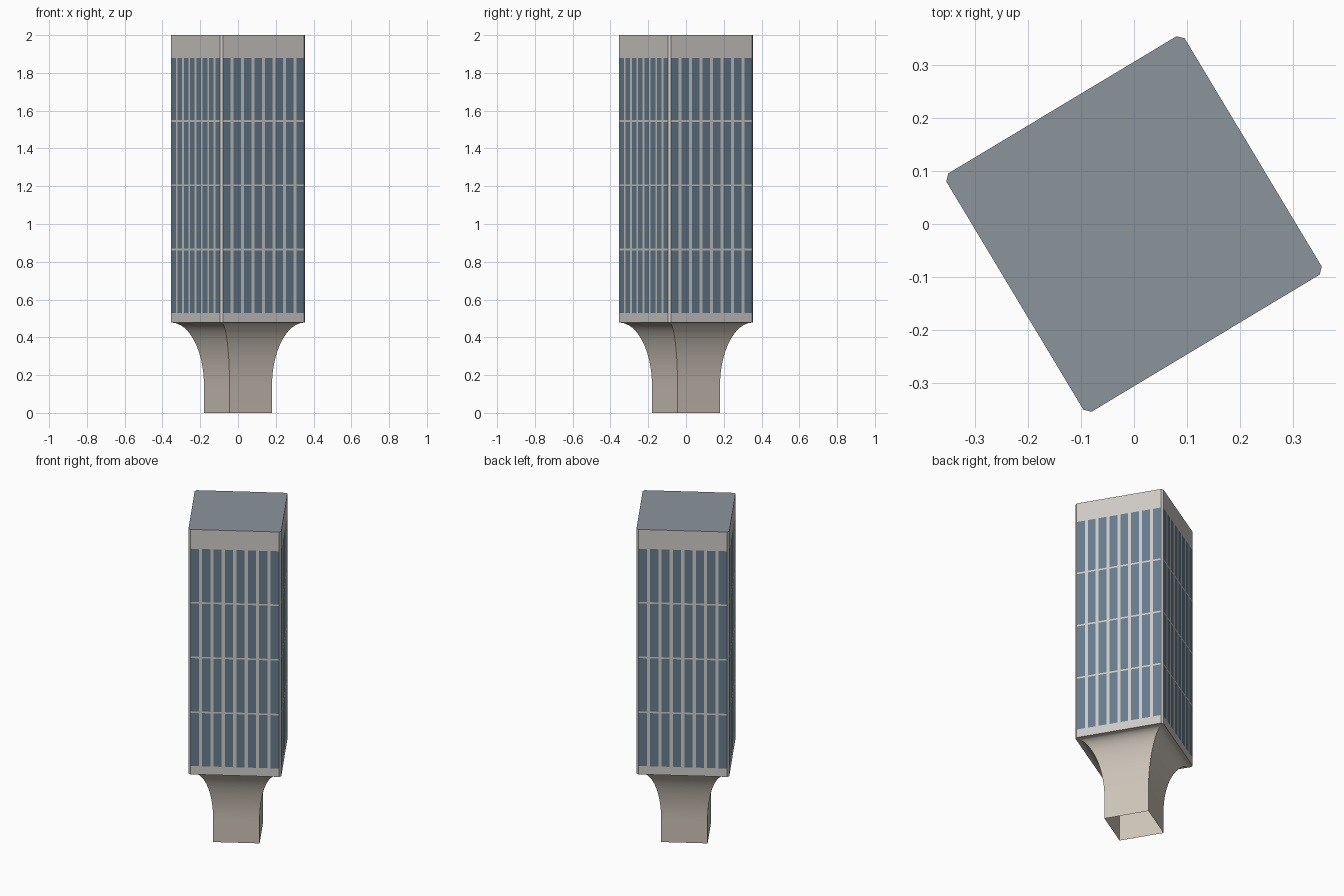
import bpy, bmesh, math
from mathutils import Matrix

if "Cube" in bpy.data.objects:
    bpy.data.objects.remove(bpy.data.objects["Cube"])

TURN = math.radians(31)
H, F = 0.262, 0.251          # half width of tower, half length of flat face
BASE, Z0, TOP = 0.131, 0.478, 2.0


def material(name, r, g, b):
    m = bpy.data.materials.new(name)
    m.diffuse_color = (r, g, b, 1)
    m.use_nodes = True
    m.node_tree.nodes["Principled BSDF"].inputs["Base Color"].default_value = m.diffuse_color
    return m


concrete = material("concrete", 0.62, 0.60, 0.56)
stone = material("warm_stone", 0.61, 0.55, 0.48)
glass = material("glass", 0.13, 0.20, 0.27)
roof_grey = material("roof_grey", 0.26, 0.30, 0.33)


def finish(bm, name, mats, smooth=False):
    bmesh.ops.remove_doubles(bm, verts=bm.verts, dist=1e-5)
    bmesh.ops.transform(bm, matrix=Matrix.Rotation(TURN, 4, 'Z'), verts=bm.verts)
    me = bpy.data.meshes.new(name)
    bm.to_mesh(me)
    bm.free()
    ob = bpy.data.objects.new(name, me)
    bpy.context.collection.objects.link(ob)
    for m in mats:
        me.materials.append(m)
    if smooth:
        bpy.context.view_layer.objects.active = ob
        ob.select_set(True)
        bpy.ops.object.shade_smooth_by_angle(angle=math.radians(30))
        ob.select_set(False)
    return ob


def quad(bm, pts, mat=0):
    f = bm.faces.new([bm.verts.new(p) for p in pts])
    f.material_index = mat


def spin(p, i):
    return Matrix.Rotation(i * math.pi / 2, 3, 'Z') @ p


def stops(start, first, size, gap, count, end):
    out = [start]
    for i in range(count):
        a = first + i * (size + gap)
        out += [a, a + size]
    return out + [end]


# Facade: grid per side, odd cells are windows, bevelled corner strips between
from mathutils import Vector as V
xs = stops(-F, -0.249, 0.0465, 0.018, 8, F)
zs = stops(Z0, 0.53, 0.33, 0.01, 4, TOP)
bm = bmesh.new()
for i in range(4):
    for a in range(len(xs) - 1):
        for b in range(len(zs) - 1):
            cell = [(xs[a], zs[b]), (xs[a + 1], zs[b]), (xs[a + 1], zs[b + 1]), (xs[a], zs[b + 1])]
            quad(bm, [spin(V((x, -H, z)), i) for x, z in cell], int(a % 2 and b % 2))
    for b in range(len(zs) - 1):
        quad(bm, [spin(V(p), i) for p in ((F, -H, zs[b]), (H, -F, zs[b]),
                                          (H, -F, zs[b + 1]), (F, -H, zs[b + 1]))])
finish(bm, "tower_facade", [concrete, glass])

# Flat roof
bm = bmesh.new()
quad(bm, [spin(V(p), i) for i in range(4) for p in ((-F, -H, TOP), (F, -H, TOP))])
finish(bm, "roof", [roof_grey])

# Flared pedestal, open underneath, with a thin soffit meeting the tower
N, ZS = 16, 0.14
E = (H + F) / 2
profile = [(BASE, 0.0)]
for k in range(N + 1):
    t = k / N * math.pi / 2
    profile.append((BASE + (E - BASE) * (1 - math.cos(t)), ZS + (Z0 - ZS) * math.sin(t)))
bm = bmesh.new()
for i in range(4):
    for (r, z), (s, w) in zip(profile, profile[1:]):
        quad(bm, [spin(V(p), i) for p in ((-r, -r, z), (r, -r, z), (s, -s, w), (-s, -s, w))])
    quad(bm, [spin(V(p), i) for p in ((-F, -H, Z0), (F, -H, Z0), (E, -E, Z0), (-E, -E, Z0))][::-1])
finish(bm, "flared_pedestal", [stone], True)
